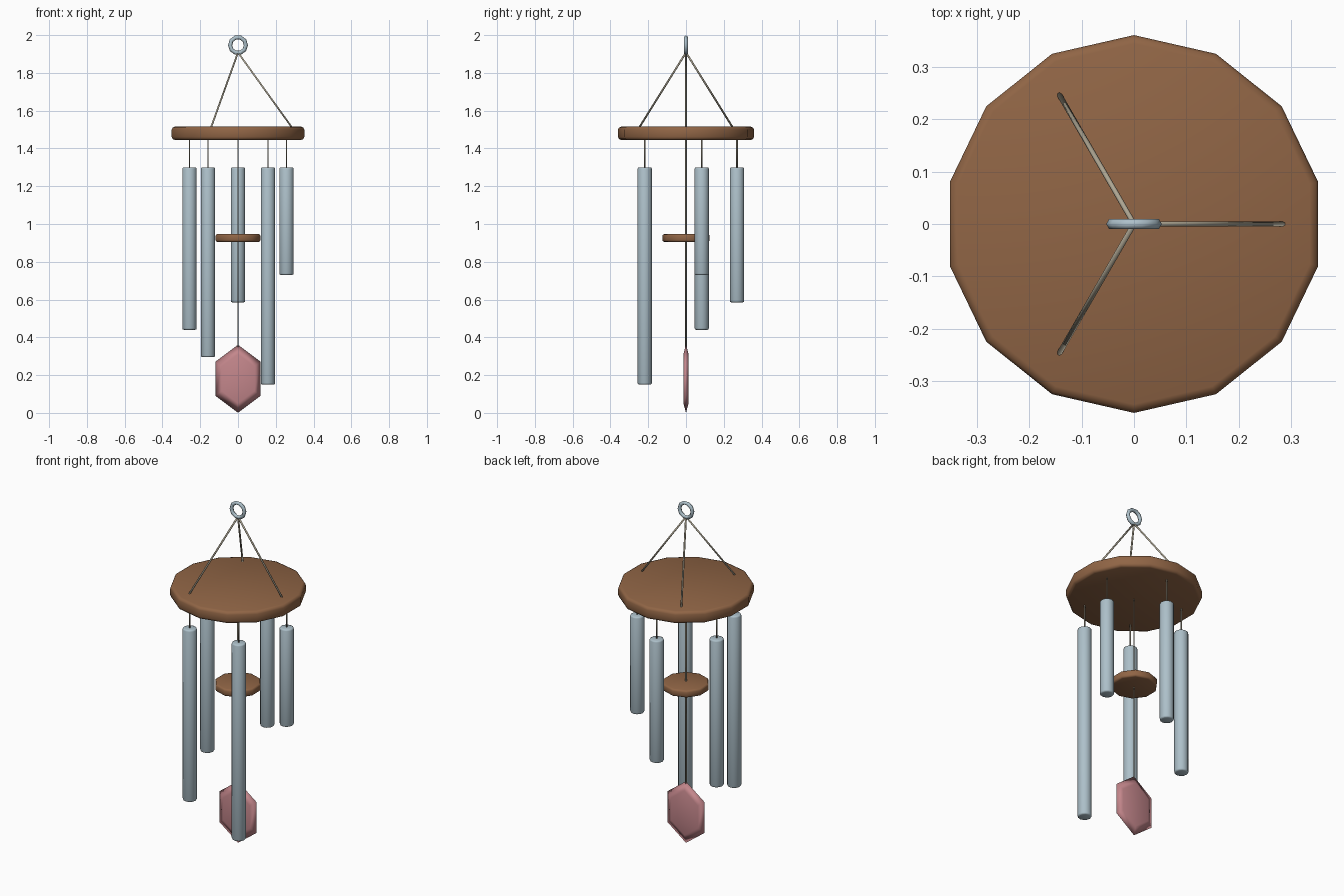
import bpy, bmesh, math
from mathutils import Vector, Matrix

if "Cube" in bpy.data.objects:
    bpy.data.objects.remove(bpy.data.objects["Cube"], do_unlink=True)


def material(name, rgb):
    m = bpy.data.materials.new(name)
    m.use_nodes = True
    m.diffuse_color = (*rgb, 1)
    m.node_tree.nodes["Principled BSDF"].inputs["Base Color"].default_value = (*rgb, 1)
    return m


wood = material("brown wood", (0.28, 0.13, 0.06))
metal = material("blue grey metal", (0.42, 0.53, 0.59))
cord = material("beige cord", (0.42, 0.38, 0.29))
glass = material("rose glass", (0.55, 0.24, 0.26))


def finish(name, bm, mat):
    """Turn a bmesh into a smooth-shaded object."""
    bmesh.ops.recalc_face_normals(bm, faces=bm.faces)
    for f in bm.faces:
        f.smooth = True
    mesh = bpy.data.meshes.new(name)
    bm.to_mesh(mesh)
    bm.free()
    mesh.materials.append(mat)
    ob = bpy.data.objects.new(name, mesh)
    bpy.context.collection.objects.link(ob)
    return ob


def rod(name, a, b, radius, sides, mat, bevel=0):
    """Closed cylinder between two points, with optionally rounded ends."""
    a, b = Vector(a), Vector(b)
    axis = b - a
    bm = bmesh.new()
    bmesh.ops.create_cone(bm, cap_ends=True, segments=sides, radius1=radius,
                          radius2=radius, depth=axis.length)
    if bevel:
        rims = [e for e in bm.edges if abs(e.verts[0].co.z - e.verts[1].co.z) < 1e-5]
        bmesh.ops.bevel(bm, geom=rims, offset=bevel, segments=2,
                        profile=0.5, affect='EDGES')
    turn = Vector((0, 0, 1)).rotation_difference(axis).to_matrix().to_4x4()
    bmesh.ops.transform(bm, matrix=Matrix.Translation((a + b) / 2) @ turn, verts=bm.verts)
    return finish(name, bm, mat)


def polar(radius, degrees, z):
    t = math.radians(degrees)
    return (radius * math.cos(t), radius * math.sin(t), z)


# Wooden top plate and striker
rod("top_plate", (0, 0, 1.445), (0, 0, 1.515), 0.36, 14, wood, 0.016)
rod("striker", (0, 0, 0.905), (0, 0, 0.947), 0.125, 10, wood, 0.01)

# Hanging ring
bpy.ops.mesh.primitive_torus_add(major_segments=10, minor_segments=6, major_radius=0.042,
                                 minor_radius=0.011, location=(0, 0, 1.947),
                                 rotation=(math.pi / 2, 0, 0))
ring = bpy.context.object
ring.name = "hanging_ring"
ring.data.materials.append(metal)
bpy.ops.object.shade_smooth()

# Three suspension cords
for i in range(3):
    rod(f"suspension_cord_{i + 1}", polar(0.29, 120 * i, 1.505), (0, 0, 1.908), 0.005, 6, cord)

# Five tubes of rising length around the plate, each on its cord
for i, bottom in enumerate((0.73, 0.585, 0.44, 0.295, 0.15)):
    angle = 18 + 72 * i
    rod(f"tube_{i + 1}", polar(0.27, angle, bottom), polar(0.27, angle, 1.3),
        0.038, 12, metal, 0.008)
    rod(f"tube_cord_{i + 1}", polar(0.27, angle, 1.295), polar(0.27, angle, 1.46),
        0.004, 6, cord)

# Centre cord through the striker down to the sail
rod("centre_cord", (0, 0, 0.34), (0, 0, 1.46), 0.004, 6, cord)

# Hexagonal wind sail, thinning to its rim
bm = bmesh.new()
loops = []
for y, size in ((-0.014, 0.72), (0, 1), (0.014, 0.72)):
    loop = []
    for i in range(6):
        x, z, _ = polar(0.18 * size, 30 + 60 * i, 0)
        loop.append(bm.verts.new((x * 0.77, y, z + 0.181)))
    loops.append(loop)
for near, far in zip(loops, loops[1:]):
    for i in range(6):
        j = (i + 1) % 6
        bm.faces.new((near[i], near[j], far[j], far[i]))
bm.faces.new(loops[0])
bm.faces.new(loops[2])
finish("wind_sail", bm, glass)
